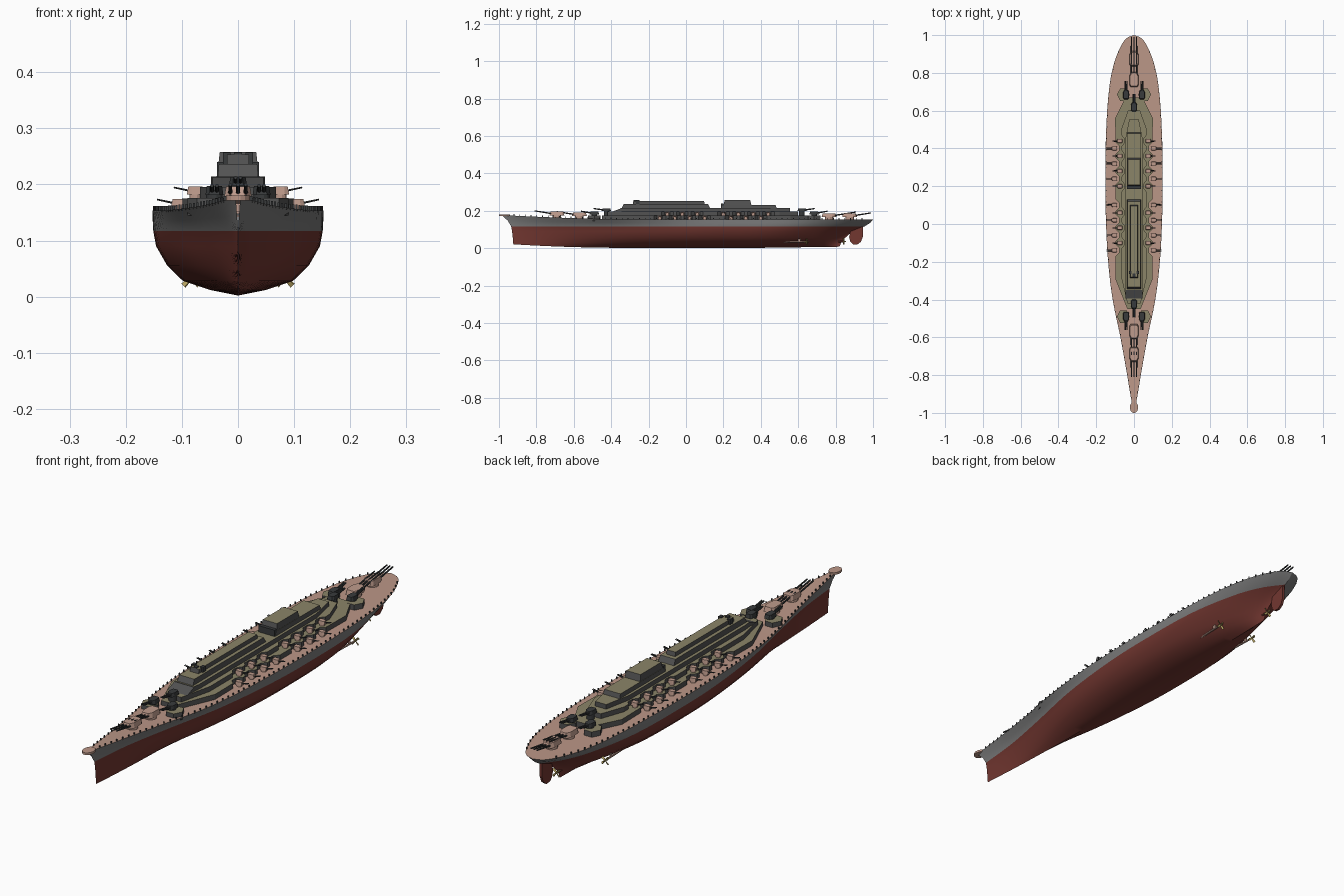
import bpy, bmesh, math
from mathutils import Vector, Matrix

if "Cube" in bpy.data.objects:
    bpy.data.objects.remove(bpy.data.objects["Cube"])

COLORS = {"hull_grey": (.20, .20, .20), "bottom_red": (.17, .038, .03), "deck_tan": (.50, .31, .245),
          "house_grey": (.085, .085, .085), "roof_olive": (.26, .235, .14), "gun_pink": (.52, .33, .265),
          "gun_dark": (.04, .043, .045), "brass": (.45, .35, .12)}
MATS = {}
for n, c in COLORS.items():
    MATS[n] = bpy.data.materials.new(n)
    MATS[n].diffuse_color = (*c, 1)
NAMES = list(COLORS)
I = {n: i for i, n in enumerate(NAMES)}


def finish(name, bm, smooth=None):
    bmesh.ops.remove_doubles(bm, verts=bm.verts, dist=1e-5)
    bmesh.ops.recalc_face_normals(bm, faces=bm.faces)
    me = bpy.data.meshes.new(name)
    bm.to_mesh(me)
    bm.free()
    for n in NAMES:
        me.materials.append(MATS[n])
    ob = bpy.data.objects.new(name, me)
    bpy.context.collection.objects.link(ob)
    if smooth:
        bpy.context.view_layer.objects.active = ob
        ob.select_set(True)
        bpy.ops.object.shade_smooth_by_angle(angle=math.radians(smooth))
        ob.select_set(False)
    return ob


def curve(pts, x):
    """Smooth (Hermite) interpolation through a few points."""
    x = min(max(x, pts[0][0]), pts[-1][0])
    def slope(i):
        a, b = pts[max(i - 1, 0)], pts[min(i + 1, len(pts) - 1)]
        return (b[1] - a[1]) / (b[0] - a[0])
    for i in range(len(pts) - 1):
        (xa, ya), (xb, yb) = pts[i], pts[i + 1]
        if x <= xb:
            h = xb - xa
            t = (x - xa) / h
            return ((2*t**3 - 3*t*t + 1) * ya + (t**3 - 2*t*t + t) * h * slope(i)
                    + (3*t*t - 2*t**3) * yb + (t**3 - t*t) * h * slope(i + 1))


def prism(bm, pts, z0, z1, side, top, taper=1.0, mat=Matrix()):
    """Extruded outline with its own side and roof colours."""
    cy = sum(p[1] for p in pts) / len(pts)
    cx = sum(p[0] for p in pts) / len(pts)
    lo = [bm.verts.new(mat @ Vector((x, y, z0))) for x, y in pts]
    hi = [bm.verts.new(mat @ Vector((cx + (x - cx) * taper, cy + (y - cy) * taper, z1))) for x, y in pts]
    n = len(pts)
    for i in range(n):
        bm.faces.new((lo[i], lo[(i+1) % n], hi[(i+1) % n], hi[i])).material_index = I[side]
    bm.faces.new(hi).material_index = I[top]
    bm.faces.new(lo[::-1]).material_index = I[side]


def rod(bm, p, q, r, mat, r2=None, seg=8):
    p, q = Vector(p), Vector(q)
    m = Matrix.Translation((p + q) / 2) @ (q - p).to_track_quat('Z', 'Y').to_matrix().to_4x4()
    res = bmesh.ops.create_cone(bm, cap_ends=True, segments=seg, radius1=r, radius2=r2 or r,
                                depth=(q - p).length, matrix=m)
    for f in {f for v in res["verts"] for f in v.link_faces}:
        f.material_index = I[mat]


def ring(cx, cy, r, n, ry=None):
    return [(cx + r * math.cos((i + .5) * math.tau / n), cy + (ry or r) * math.sin((i + .5) * math.tau / n))
            for i in range(n)]


def mirror(pts):
    return pts + [(-x, y) for x, y in reversed(pts)]


# Hull: rows from deck edge to keel, each with its own length and width curve
DECK = [(-.985, .004), (-.9, .02), (-.8, .036), (-.6, .072), (-.4, .113), (-.2, .137), (0, .148), (.2, .152),
        (.4, .15), (.6, .142), (.75, .127), (.85, .106), (.92, .08), (.97, .052), (.99, .03), (1, 0)]
WATER = [(0, 0), (.1, .13), (.2, .36), (.35, .74), (.5, .95), (.62, 1), (.78, .94), (.9, .66), (.96, .36), (1, 0)]


def deck_z(y):
    return .154 + .024 * max(0, (-.3 - y) / .7) ** 1.5


ROWS = [(None, -.985, 1.0, 0, 1), (.136, -.952, .985, .152, 1), (.117, -.935, .955, .151, 1),
        (.09, -.93, .89, .146, 1.1), (.055, -.926, .85, .126, 1.3), (.028, -.925, .83, .098, 1.5),
        (.012, -.924, .825, .05, 1.6), (.002, -.923, .82, 0, 1)]
N = 64
bm = bmesh.new()
grid = []
for k in range(N + 1):
    t = (1 - math.cos(math.pi * k / N)) / 2
    side = []
    for j, (z, ya, yb, w, p) in enumerate(ROWS):
        y = ya + (yb - ya) * t
        f = max(0, curve(WATER, t)) ** p
        if j == 0:
            x, z = max(0, curve(DECK, y)), deck_z(y)
        elif j == 1:
            x = .5 * max(0, curve(DECK, -.985 + 1.985 * t)) + .5 * w * f
            z = (deck_z(y) + .117) / 2
        else:
            x = w * f
            if j > 4:
                z += (.02 - z * .5) * max(0, 1 - t / .35) ** 2 + .006 * max(0, (t - .75) / .25)
        side.append((x, y, z))
    full = side + [(-x, y, z) for x, y, z in reversed(side[:-1])]
    grid.append([bm.verts.new(c) for c in full])
M = len(grid[0])
for a, b in zip(grid, grid[1:]):
    for j in range(M):
        f = bm.faces.new((a[j], b[j], b[(j+1) % M], a[(j+1) % M]))
        f.material_index = I["deck_tan" if j == M - 1 else "hull_grey" if j in (0, 1, M - 2, M - 3) else "bottom_red"]
bmesh.ops.dissolve_degenerate(bm, dist=1e-5, edges=bm.edges)
finish("hull", bm, 35)

# Bow plate and deck edge posts
bm = bmesh.new()
prism(bm, ring(0, -.971, .022, 16, .03), .171, .18, "deck_tan", "deck_tan")
finish("bow_plate", bm)
bm = bmesh.new()
for i in range(62):
    y = -.92 + i * .0305
    for s in (-1, 1):
        x, z = s * (curve(DECK, y) - .003), deck_z(y)
        prism(bm, ring(x, y, .0028, 4), z - .003, z + .008, "gun_dark", "gun_dark")
finish("railing_posts", bm)

# Stepped deckhouse with notched sides beside the guns
LOW = [.40, .32, .24, .10, .02, -.06, -.14]
HIGH = [.44, .36, .28, .20, .06, -.02, -.10]


def house(name, ends, ys, wide, notch, z0, z1):
    (ya, wa), (yb, wb), (yc, wc), (yd, wd) = ends
    pts = [(wa, ya), (wb, yb)]
    for y in sorted(ys):
        pts += [(wide, y - .032), (notch, y - .014), (notch, y + .014), (wide, y + .032)]
    pts += [(wc, yc), (wd, yd)]
    bm = bmesh.new()
    prism(bm, mirror(pts), z0, z1, "house_grey", "roof_olive")
    finish(name, bm)


house("lower_deckhouse", [(-.45, .035), (-.29, .099), (.56, .1), (.67, .045)], LOW, .098, .080, .145, .175)
house("middle_deckhouse", [(-.42, .035), (-.28, .068), (.5, .068), (.60, .032)], HIGH, .068, .054, .174, .195)
bm = bmesh.new()
prism(bm, mirror([(.044, -.35), (.048, -.32), (.048, .44), (.025, .555)]), .194, .214, "house_grey", "roof_olive")
finish("upper_deckhouse", bm)

# Sloped plate ahead of the forward tower
bm = bmesh.new()
v = [bm.verts.new(c) for c in ((-.045, -.395, .195), (.045, -.395, .195), (.045, -.345, .195), (-.045, -.345, .195),
                               (-.045, -.345, .214), (.045, -.345, .214))]
for f in ((0, 1, 5, 4), (0, 3, 2, 1), (3, 4, 5, 2), (0, 4, 3), (1, 2, 5)):
    bm.faces.new([v[i] for i in f]).material_index = I["house_grey"]
finish("front_slope", bm)


def block(bm, w, ya, yb, z0, z1, taper=1.0, side="house_grey", top="roof_olive", x=0):
    prism(bm, [(x - w, ya), (x + w, ya), (x + w, yb), (x - w, yb)], z0, z1, side, top, taper)


# Forward and after towers
bm = bmesh.new()
block(bm, .036, -.345, .13, .213, .236, .95)
block(bm, .02, -.285, .10, .235, .253, .98)
for x, y in ((-.02, -.257), (0, -.272), (.02, -.257)):
    block(bm, .007, y - .009, y + .009, .235, .257, 1, "gun_dark", "gun_dark", x)
finish("forward_tower", bm)
bm = bmesh.new()
block(bm, .038, .19, .485, .213, .232, .96)
block(bm, .036, .2, .35, .228, .258, .9)
block(bm, .037, .186, .2, .213, .24, 1, "gun_dark", "gun_dark")
finish("after_tower", bm)


def turret(bm, x, y, z, size, ang, body, n, length, r, elev=10, roof=None, base=.02):
    """Gun house on a round base; ang 0 points forward (-y)."""
    w, l, h = size
    m = Matrix.Translation((x, y, z)) @ Matrix.Rotation(ang, 4, 'Z')
    prism(bm, ring(x, y, w * .95, 12), z - base, z + h * .2, body, body)
    shape = mirror([(w * .6, -l), (w, -l * .5), (w, l * .7), (w * .7, l)])
    prism(bm, shape, h * .15, h, body, roof or body, .85, m)
    e = math.radians(elev)
    for i in range(n):
        bx = (i - (n - 1) / 2) * w * .55
        a = Vector((bx, -l * .7, h * .55))
        rod(bm, m @ a, m @ (a + Vector((0, -math.cos(e), math.sin(e))) * (length + l * .3)), r, "gun_dark", r * .8)


# Main turrets on the centre line
for name, y, ang, length in (("bow_turret_outer", -.69, 0, .08), ("bow_turret_inner", -.57, 0, .085),
                             ("stern_turret_inner", .765, math.pi, .105), ("stern_turret_outer", .875, math.pi, .075)):
    bm = bmesh.new()
    turret(bm, 0, y, deck_z(y) + .008, (.025, .04, .024), ang, "gun_pink", 3, length, .0038, 9)
    finish(name, bm)

# Dark turrets: a pair on hexagonal platforms and a raised one, at each end
for end, y, s, ang in (("bow", -.49, -1, 0), ("stern", .685, 1, math.pi)):
    bm = bmesh.new()
    for x in (-1, 1):
        prism(bm, [(x * .056 + .034 * math.cos(a * math.pi / 3), y + .038 * math.sin(a * math.pi / 3))
                   for a in range(6)], .145, .176, "house_grey", "roof_olive")
    finish(end + "_gun_platforms", bm)
    bm = bmesh.new()
    for x in (-1, 1):
        turret(bm, x * .042, y, .178, (.016, .025, .019), ang, "gun_dark", 2, .047, .004, 10)
    yc = y - s * .065
    turret(bm, 0, yc, .195, (.016, .024, .018), ang, "gun_dark", 2, .045, .004, 8, None, .04)
    finish(end + "_dark_turrets", bm)

# Secondary guns in two rows along each side
for name, ys, x, z, length in (("deck_side_guns", LOW, .104, .158, .026), ("upper_side_guns", HIGH, .076, .18, .024)):
    bm = bmesh.new()
    for y in ys:
        for s in (-1, 1):
            turret(bm, s * x, y, z, (.011, .015, .016), s * math.pi / 2, "gun_pink", 2, length, .0018, 12, None, .012)
    finish(name, bm)


def propeller(bm, x, y, z, r):
    rod(bm, (x, y - .012, z), (x, y + .012, z), .005, "brass", .002)
    for i in range(4):
        m = (Matrix.Translation((x, y, z)) @ Matrix.Rotation(i * math.pi / 2 + math.pi / 4, 4, 'Y')
             @ Matrix.Rotation(.6, 4, 'Z'))
        prism(bm, [(-.003, -.001), (.003, -.001), (.003, .001), (-.003, .001)], .002, r, "brass", "brass", 1.7, m)


# Shafts, propellers and rudder
bm = bmesh.new()
for s in (-1, 1):
    rod(bm, (s * .072, .37, .033), (s * .083, .635, .034), .004, "gun_pink")
    block(bm, .002, .60, .612, .034, .07, 1, "gun_pink", "gun_pink", s * .082)
    propeller(bm, s * .083, .645, .034, .02)
rod(bm, (0, .79, .036), (0, .84, .036), .005, "bottom_red")
propeller(bm, 0, .843, .036, .02)
finish("propellers_and_shafts", bm)
bm = bmesh.new()
outline = [(.885, .11), (.872, .06), (.878, .035), (.892, .021), (.915, .019), (.935, .034), (.945, .06), (.945, .115)]
prism(bm, outline, -.005, .005, "bottom_red", "bottom_red", 1,
      Matrix(((0, 0, 1, 0), (1, 0, 0, 0), (0, 1, 0, 0), (0, 0, 0, 1))))
finish("rudder", bm)

for m in bpy.data.materials:
    if m.users and not m.is_grease_pencil:
        m.use_nodes = True
        m.node_tree.nodes["Principled BSDF"].inputs["Base Color"].default_value = m.diffuse_color
